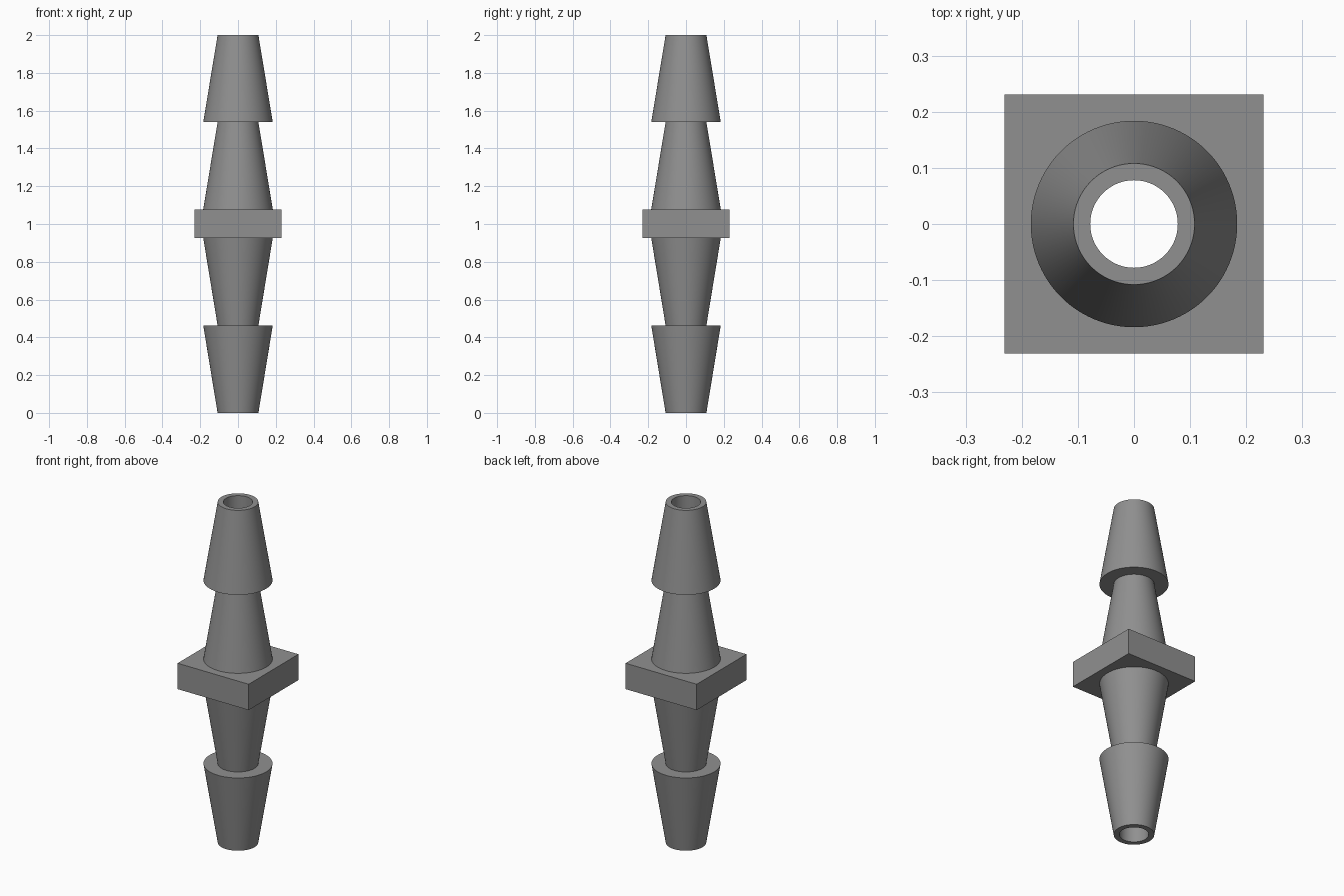
import bpy
import math

if "Cube" in bpy.data.objects:
    bpy.data.objects.remove(bpy.data.objects["Cube"])

SEGMENTS = 96
BORE, NECK, RIM, PLATE = 0.078, 0.108, 0.184, 0.231
TOP, PLATE_TOP, PLATE_BOTTOM = 2.0, 1.078, 0.926
MIDDLE = (PLATE_TOP + PLATE_BOTTOM) / 2
BARB_TOP, BARB_BOTTOM = 1.539, 0.463

grey = bpy.data.materials.new("grey plastic")
grey.diffuse_color = (0.28, 0.28, 0.28, 1)
grey.use_nodes = True
grey.node_tree.nodes["Principled BSDF"].inputs["Base Color"].default_value = grey.diffuse_color


def ring(size, z, square=False):
    """Circle of radius size, or a square outline of half-width size."""
    points = []
    for i in range(SEGMENTS):
        a = 2 * math.pi * i / SEGMENTS
        c, s = math.cos(a), math.sin(a)
        r = size / max(abs(c), abs(s)) if square else size
        points.append((r * c, r * s, z))
    return points


def skin(name, rings):
    """Join consecutive rings with quads."""
    faces = []
    for k in range(len(rings) - 1):
        for i in range(SEGMENTS):
            j = (i + 1) % SEGMENTS
            a, b = k * SEGMENTS, (k + 1) * SEGMENTS
            faces.append((a + i, b + i, b + j, a + j))
    mesh = bpy.data.meshes.new(name)
    mesh.from_pydata([p for r in rings for p in r], [], faces)
    mesh.materials.append(grey)
    obj = bpy.data.objects.new(name, mesh)
    bpy.context.collection.objects.link(obj)
    bpy.ops.object.select_all(action='DESELECT')
    obj.select_set(True)
    bpy.context.view_layer.objects.active = obj
    bpy.ops.object.shade_smooth_by_angle(angle=math.radians(30))
    return obj


# Upper hose barb with its half of the bore
skin("upper_hose_barb", [ring(r, z) for r, z in (
    (BORE, MIDDLE), (BORE, TOP), (NECK, TOP), (RIM, BARB_TOP),
    (NECK, BARB_TOP), (RIM, PLATE_TOP))])

# Square centre plate, open where the barbs meet it
skin("square_plate", [
    ring(RIM, PLATE_TOP), ring(PLATE, PLATE_TOP, True),
    ring(PLATE, PLATE_BOTTOM, True), ring(RIM, PLATE_BOTTOM)])

# Lower hose barb pointing down, with its half of the bore
skin("lower_hose_barb", [ring(r, z) for r, z in (
    (RIM, PLATE_BOTTOM), (NECK, BARB_BOTTOM), (RIM, BARB_BOTTOM),
    (NECK, 0), (BORE, 0), (BORE, MIDDLE))])
